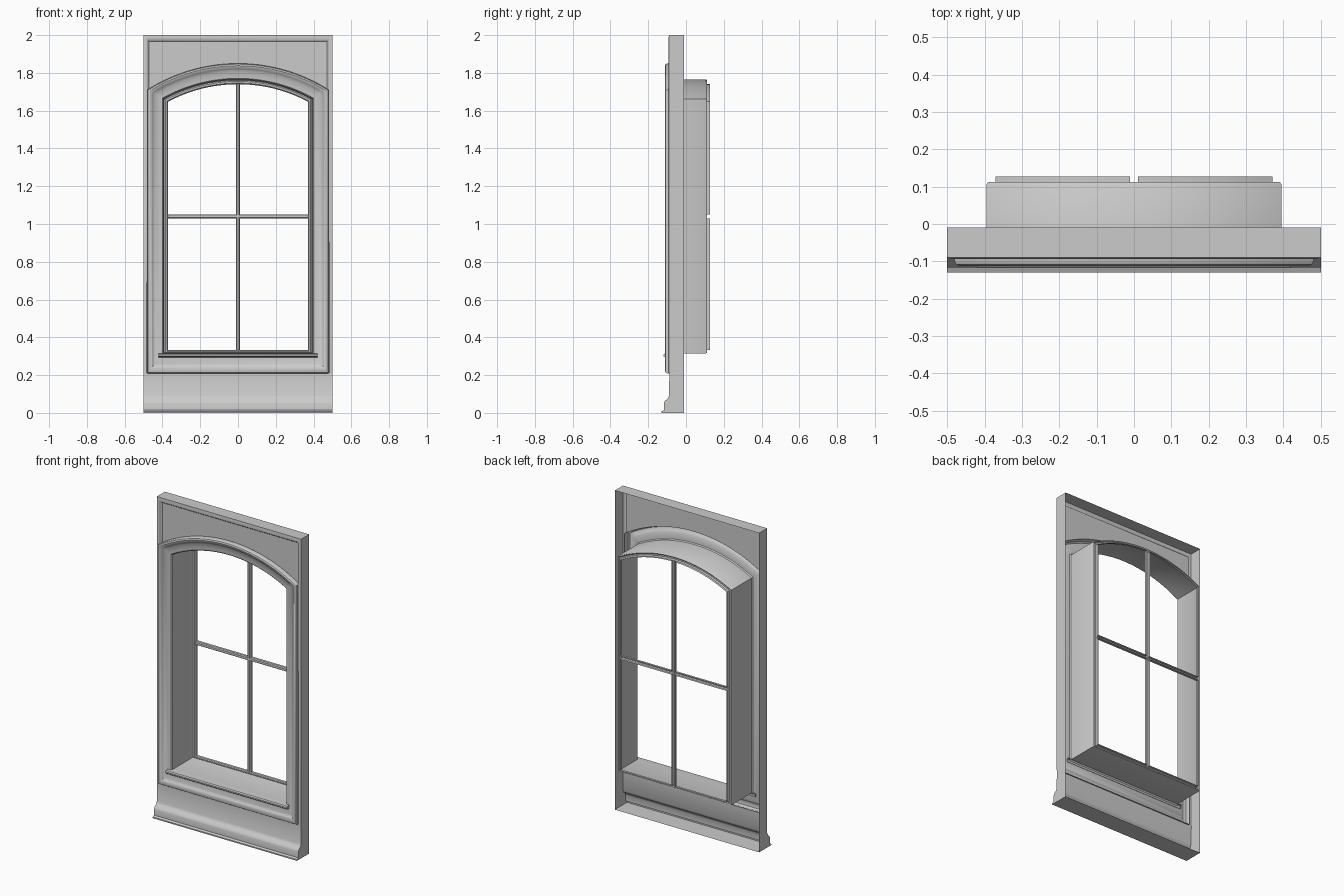
import bpy, bmesh, math

if "Cube" in bpy.data.objects:
    bpy.data.objects.remove(bpy.data.objects["Cube"])

N = 28             # arch segments
CZ, R0 = 0.955, 0.81   # arch centre height and opening radius
HW = 0.395         # opening half width


def finish(name, bm):
    bmesh.ops.remove_doubles(bm, verts=bm.verts, dist=1e-5)
    me = bpy.data.meshes.new(name)
    bm.to_mesh(me)
    bm.free()
    ob = bpy.data.objects.new(name, me)
    bpy.context.collection.objects.link(ob)
    bpy.ops.object.select_all(action='DESELECT')
    ob.select_set(True)
    bpy.context.view_layer.objects.active = ob
    bpy.ops.object.shade_smooth_by_angle(angle=math.radians(35))
    return ob


def skin(bm, rows, closed):
    """Quad sheet through rows of points."""
    vs = [[bm.verts.new(p) for p in r] for r in rows]
    n = len(vs[0])
    for a, b in zip(vs, vs[1:]):
        for j in range(n if closed else n - 1):
            k = (j + 1) % n
            bm.faces.new((a[j], a[k], b[k], b[j]))


def sheet(name, rows, closed=False):
    bm = bmesh.new()
    skin(bm, rows, closed)
    return finish(name, bm)


def extrude_x(name, profile, hw):
    """Profile of (y, z) points swept along x, with end caps."""
    bm = bmesh.new()
    skin(bm, [[(x, y, z) for y, z in profile] for x in (-hw, hw)], False)
    for x in (-hw, hw):
        bm.faces.new([bm.verts.new((x, y, z)) for y, z in profile])
    bmesh.ops.remove_doubles(bm, verts=bm.verts, dist=1e-5)
    bmesh.ops.recalc_face_normals(bm, faces=bm.faces)
    return finish(name, bm)


def arch_z(x, d):
    return CZ + math.sqrt((R0 + d) ** 2 - x * x)


def arch(x0, x1, d, n=N):
    xs = [x0 + (x1 - x0) * i / n for i in range(n + 1)]
    return [(x, arch_z(x, d)) for x in xs]


def opening(d, y):
    """Arched outline offset outward by d, at depth y."""
    w = HW + d
    b = 0.315 - d * (1.24 if d > 0 else 0.7)
    return [(x, y, z) for x, z in [(-w, b), (w, b)] + arch(w, -w, d)]


# Wall panel: open-backed tray with a raised border
def border(w, top, y):
    return [(w, y, 0.21), (w, y, top), (-w, y, top), (-w, y, 0.21)]


sheet("panel_border", [border(0.5, 2.0, -0.01), border(0.5, 2.0, -0.09),
                       border(0.485, 1.985, -0.093), border(0.48, 1.975, -0.09),
                       border(0.47, 1.965, -0.078)])

# Recessed field above the arch
low = arch(0.47, -0.47, 0.085)
sheet("spandrel", [[(x, -0.078, 1.965) for x, z in low][::-1],
                   [(x, -0.078, z) for x, z in low][::-1]][::-1])

# Apron below the window with a stepped plinth
apron = [(-0.01, 0), (-0.13, 0), (-0.13, 0.008), (-0.117, 0.014), (-0.117, 0.05),
         (-0.112, 0.064), (-0.097, 0.075), (-0.09, 0.09), (-0.088, 0.21)]
bm = bmesh.new()
skin(bm, [[(x, y, z) for y, z in apron] for x in (-0.5, 0.5)], False)
for x in (-0.5, 0.5):
    pts = apron + [(-0.01, 0.21)]
    bm.faces.new([bm.verts.new((x, y, z)) for y, z in (pts[::-1] if x > 0 else pts)])
finish("apron", bm)

# Moulded casing running into the deep reveal
casing = [(0.085, -0.078), (0.085, -0.100), (0.081, -0.108), (0.073, -0.112),
          (0.063, -0.110), (0.056, -0.103), (0.045, -0.097), (0.020, -0.093),
          (0.006, -0.092), (0.000, -0.086), (0.000, 0.105), (-0.004, 0.112)]
sheet("casing_and_reveal", [opening(d, y) for d, y in casing], True)

# Sill nosing
nose = [(-0.09, 0.294), (-0.112, 0.295), (-0.118, 0.300), (-0.118, 0.308),
        (-0.112, 0.314), (-0.08, 0.316)]
extrude_x("sill_nose", nose, 0.42)

# Sash frame around the glass
sheet("sash_frame", [opening(-0.004, 0.112), opening(-0.010, 0.106),
                     opening(-0.019, 0.106), opening(-0.025, 0.112)], True)

# Glazing bars: shallow channels
B, S, MZ, DI = 0.011, 0.37, 1.04, -0.025
BOT, APEX = 0.3325, CZ + R0 + DI
bar = [(-B, 0.112), (-0.6 * B, 0.106), (0.6 * B, 0.106), (B, 0.112)]
sheet("upright_bar", [[(u, y, z) for u, y in bar] for z in (BOT, APEX)])
for side in (-1, 1):
    ends = sorted((side * B * 0.6, side * S), reverse=True)
    sheet("cross_bar", [[(x, y, MZ + u) for u, y in bar] for x in ends])

# Rims of the four panes, projecting at the back
for side in (-1, 1):
    x0, x1 = sorted((side * B, side * S))
    lower = [(x0, BOT), (x1, BOT), (x1, MZ - B), (x0, MZ - B)]
    upper = [(x0, MZ + B), (x1, MZ + B)] + arch(x1, x0, DI, N // 2)
    for name, loop in (("lower_pane_rim", lower), ("upper_pane_rim", upper)):
        sheet(name, [[(x, y, z) for x, z in loop] for y in (0.112, 0.127)], True)
